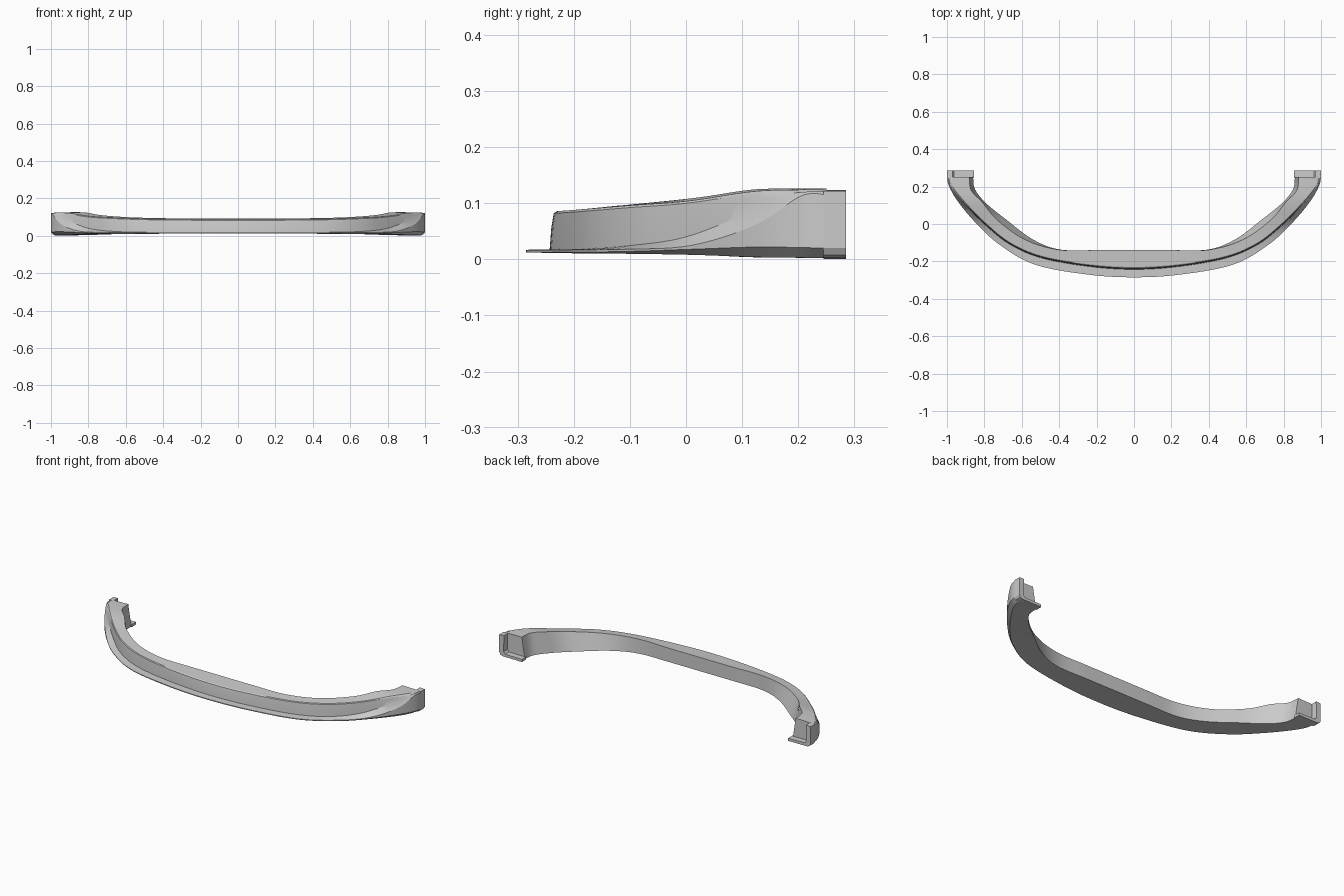
import bpy, bmesh

if "Cube" in bpy.data.objects:
    bpy.data.objects.remove(bpy.data.objects["Cube"])

# Stations from the centre to the end. Each: outer xy, wall foot xy, inner top xy,
# inner bottom xy, then z of bottom, lip top, wall foot, wall top, inner top, edge rounding
STATIONS = [
    (0.00, -.285, 0.00, -.243, 0.00, -.140, 0.00, -.140, .012, .017, .018, .084, .092, 0),
    (0.25, -.270, 0.25, -.226, 0.20, -.140, 0.20, -.140, .012, .017, .018, .085, .092, 0),
    (0.53, -.217, 0.50, -.180, 0.40, -.138, 0.40, -.136, .011, .017, .019, .088, .094, .002),
    (0.72, -.110, 0.67, -.105, 0.58, -.085, 0.545, -.080, .010, .018, .024, .094, .099, .004),
    (0.85, 0.010, 0.80, 0.000, 0.73, 0.020, 0.685, 0.025, .008, .025, .040, .102, .110, .010),
    (0.945, .125, 0.92, .120, 0.81, .115, 0.79, .110, .004, .062, .086, .119, .124, .018),
    (0.99, .205, .986, .205, 0.87, .180, 0.85, .185, .003, .113, .116, .122, .126, .018),
    (1.00, .250, .997, .250, 0.88, .250, 0.86, .250, .002, .115, .118, .122, .126, .018),
]
STEPS = 7


def catmull(p0, p1, p2, p3, t):
    return [0.5 * (2 * b + (c - a) * t + (2 * a - 5 * b + 4 * c - d) * t * t
                   + (3 * b - a - 3 * c + d) * t ** 3)
            for a, b, c, d in zip(p0, p1, p2, p3)]


def section(s):
    ox, oy, wx, wy, tx, ty, bx, by, zb, zl, zw, zt, zi, r = s

    def mix(f, z):
        return (wx + (tx - wx) * f, wy + (ty - wy) * f, z)
    k = r / 0.1
    return [(ox + (bx - ox) * k, oy + (by - oy) * k, zb),
            (ox, oy, min(zb + r, zl - .002)), (ox, oy, zl),
            (wx, wy, zw), mix(.03, zw + (zt - zw) * .6), mix(.07, zt - .002),
            mix(.13, zt + .002), (tx, ty, zi), (bx, by, zb)]


def finish(name, bm, clip):
    bmesh.ops.recalc_face_normals(bm, faces=bm.faces)
    me = bpy.data.meshes.new(name)
    bm.to_mesh(me)
    bm.free()
    ob = bpy.data.objects.new(name, me)
    bpy.context.collection.objects.link(ob)
    m = ob.modifiers.new("mirror", 'MIRROR')
    m.use_clip = clip
    bpy.context.view_layer.objects.active = ob
    ob.select_set(True)
    bpy.ops.object.shade_smooth_by_angle(angle=0.5)
    ob.select_set(False)
    return ob


# Lip body: curved sweep of the changing cross-section
first = STATIONS[0]
mirrored = [-v if i in (0, 2, 4, 6) else v for i, v in enumerate(STATIONS[1])]
ctrl = [mirrored] + STATIONS + [STATIONS[-1]]
rows = []
for i in range(1, len(ctrl) - 2):
    for j in range(STEPS):
        rows.append(catmull(*ctrl[i - 1:i + 3], j / STEPS))
rows.append(STATIONS[-1])
bm = bmesh.new()
rings = [[bm.verts.new(p) for p in section(r)] for r in rows]
n = len(rings[0])
for a, b in zip(rings, rings[1:]):
    for i in range(n):
        k = (i + 1) % n
        bm.faces.new((a[i], a[k], b[k], b[i]))
bm.faces.new(rings[-1])
finish("lip_body", bm, True)

# End flange: outer wall and floor running past the recessed end face
L = [(.855, .001), (.98, .002), (.993, .008), (1, .02), (1, .122), (.97, .124),
     (.972, .03), (.962, .018), (.855, .016)]
bm = bmesh.new()
face = bm.faces.new([bm.verts.new((x, .245, z)) for x, z in L])
ext = bmesh.ops.extrude_face_region(bm, geom=[face])
for v in ext["geom"]:
    if isinstance(v, bmesh.types.BMVert):
        v.co.y = .285
if not face.is_valid or len(face.link_loops if hasattr(face, "link_loops") else []) == 0:
    bmesh.ops.holes_fill(bm, edges=bm.edges)
finish("end_flange", bm, False)
